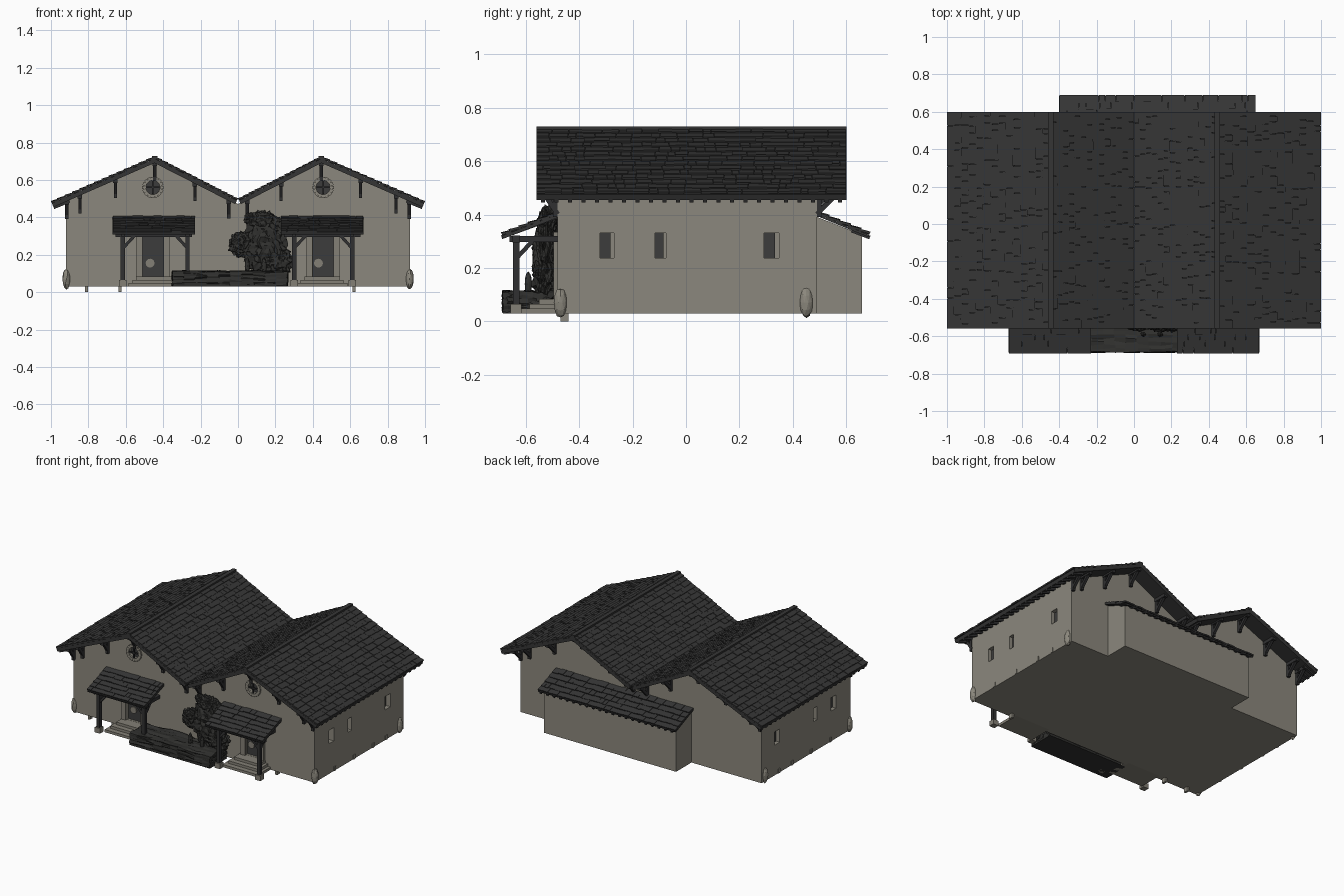
import bpy, bmesh, math, random
from mathutils import Vector as V, Matrix, noise

random.seed(4)
cube = bpy.data.objects.get("Cube")
if cube:
    bpy.data.objects.remove(cube, do_unlink=True)


def material(name, r, g, b):
    m = bpy.data.materials.new(name)
    m.use_nodes = True
    m.diffuse_color = (r, g, b, 1)
    m.node_tree.nodes["Principled BSDF"].inputs["Base Color"].default_value = (r, g, b, 1)
    return m


STUCCO = material("stucco", 0.26, 0.245, 0.205)
STONE = material("step stone", 0.23, 0.215, 0.18)
SHINGLE = material("roof shingle", 0.036, 0.036, 0.036)
TIMBER = material("dark timber", 0.03, 0.03, 0.031)
GLASS = material("dark glass", 0.045, 0.045, 0.045)
LEAF = material("foliage", 0.03, 0.03, 0.028)


def finish(name, bm, mat):
    bmesh.ops.recalc_face_normals(bm, faces=bm.faces)
    me = bpy.data.meshes.new(name)
    bm.to_mesh(me)
    bm.free()
    me.materials.append(mat)
    ob = bpy.data.objects.new(name, me)
    bpy.context.collection.objects.link(ob)
    return ob


def box(bm, lo, hi):
    lo, hi = V(lo), V(hi)
    m = Matrix.Translation((lo + hi) / 2) @ Matrix.Diagonal((*(hi - lo), 1))
    bmesh.ops.create_cube(bm, size=1, matrix=m)


def block(bm, centre, u, v, n):
    """Box whose full edges are the vectors u, v and n."""
    m = Matrix((u, v, n)).transposed().to_4x4()
    bmesh.ops.create_cube(bm, size=1, matrix=Matrix.Translation(centre) @ m)


def beam(bm, a, b, w, side):
    """Square timber from a to b; side is a direction across it."""
    a, b, side = V(a), V(b), V(side)
    d = b - a
    block(bm, (a + b) / 2, side * w, d.cross(side).normalized() * w, d)


def disc(bm, centre, r, depth, sides=20):
    m = Matrix.Translation(centre) @ Matrix.Rotation(math.pi / 2, 4, 'X')
    bmesh.ops.create_cone(bm, cap_ends=True, segments=sides, radius1=r, radius2=r,
                          depth=depth, matrix=m)


def shingled_roof(name, start, along, down, rows, thick=0.022):
    """Sloping deck covered with overlapping courses of uneven shingles."""
    start, along, down = V(start), V(along), V(down)
    u, d = along.normalized(), down.normalized()
    n = u.cross(d)
    if n.z < 0:
        n = -n
    bm = bmesh.new()
    block(bm, start + along / 2 + down / 2 - n * (0.012 + thick / 2), along, down, n * thick)
    step = down.length / rows
    tilt = (d + n * 0.13).normalized()
    for r in range(rows):
        x = 0
        while x < along.length - 0.001:
            w = random.uniform(0.025, 0.065)
            if along.length - x - w < 0.02:
                w = along.length - x
            long = step * random.uniform(1.08, 1.2) if r < rows - 1 else step
            c = start + u * (x + w / 2) + d * (r * step + long / 2)
            c += n * random.uniform(-0.009, -0.005)
            block(bm, c, u * (w - 0.001), tilt * long, n * 0.009)
            x += w
    return finish(name, bm, SHINGLE)


RIDGE, FRONT, BACK, BASE = 0.445, -0.48, 0.49, 0.03


def roof_height(x):
    x = abs(x)
    return 0.728 - (x - RIDGE) * 0.436 if x > RIDGE else 0.728 - (RIDGE - x) * 0.51


# Twin-gabled walls
bm = bmesh.new()
tops = [0.92, RIDGE, 0, -RIDGE, -0.92]
outline = [(-0.92, BASE), (0.92, BASE)] + [(x, roof_height(x) - 0.03) for x in tops]
face = bm.faces.new([bm.verts.new((x, FRONT, z)) for x, z in outline])
ext = bmesh.ops.extrude_face_region(bm, geom=[face])["geom"]
bmesh.ops.translate(bm, vec=(0, BACK - FRONT, 0),
                    verts=[g for g in ext if isinstance(g, bmesh.types.BMVert)])
walls = finish("walls", bm, STUCCO)

# Openings: side windows, doors and round gable windows
SIDE_WINDOWS = [(-0.295, 0.026), (-0.095, 0.021), (0.32, 0.028)]
cut, glass, sills = bmesh.new(), bmesh.new(), bmesh.new()
for s in (-1, 1):
    for y, h in SIDE_WINDOWS:
        box(cut, (s * 0.92 - 0.035, y - h, 0.238), (s * 0.92 + 0.035, y + h, 0.33))
        box(glass, (s * 0.889 - 0.004, y - h, 0.238), (s * 0.889 + 0.004, y + h * 0.5, 0.33))
    disc(cut, (s * 0.455, FRONT, 0.56), 0.037, 0.05)
    disc(glass, (s * 0.455, FRONT + 0.023, 0.56), 0.037, 0.006)
    box(cut, (s * 0.455 - 0.055, FRONT - 0.03, 0.085), (s * 0.455 + 0.055, FRONT + 0.03, 0.315))
cutter = finish("opening_cutter", cut, STUCCO)
cutter.hide_render = True
mod = walls.modifiers.new("openings", 'BOOLEAN')
mod.object, mod.operation, mod.solver = cutter, 'DIFFERENCE', 'EXACT'
bpy.context.view_layer.objects.active = walls
bpy.ops.object.modifier_apply(modifier=mod.name)
bpy.data.objects.remove(cutter, do_unlink=True)
finish("window_panes", glass, GLASS)

# Round window rings and glazing bars
rings, bars = bmesh.new(), bmesh.new()
for s in (-1, 1):
    c = V((s * 0.455, FRONT - 0.004, 0.56))
    for i in range(16):
        a = math.tau * i / 16
        out = V((math.cos(a), 0, math.sin(a)))
        block(rings, c + out * 0.047, out * 0.02, V((-out.z, 0, out.x)) * 0.018, V((0, 0.012, 0)))
    for a, b in (((-0.036, 0, 0), (0.036, 0, 0)), ((0, 0, -0.036), (0, 0, 0.036))):
        beam(bars, c + V(a), c + V(b), 0.008, (0, 1, 0))
finish("round_window_rings", rings, STUCCO)
finish("round_window_bars", bars, TIMBER)

# Main roofs, four slopes
for s, side in ((-1, "right"), (1, "left")):
    for edge, part in ((1.0, "outer"), (0.0, "inner")):
        top = roof_height(RIDGE)
        shingled_roof(f"{side}_{part}_roof", (s * RIDGE, -0.56, top), (0, 1.16, 0),
                      (s * (edge - RIDGE), 0, roof_height(edge) - top), 14)

# Ridge caps, gable brackets and rafter tails
bm, timber = bmesh.new(), bmesh.new()
for s in (-1, 1):
    box(bm, (s * RIDGE - 0.014, -0.56, 0.715), (s * RIDGE + 0.014, 0.6, 0.729))
    for x in (0.915, 0.845, 0.655, RIDGE, 0.23, 0.05):
        z = roof_height(x) - 0.042
        for wall, tip in ((FRONT, -0.55), (BACK, 0.585)):
            beam(timber, (s * x, wall, z), (s * x, tip, z), 0.024, (1, 0, 0))
            beam(timber, (s * x, wall, z - 0.08), (s * x, tip * 0.97, z), 0.018, (1, 0, 0))
            out = math.copysign(0.009, tip)
            beam(timber, (s * x, wall + out, z - 0.09), (s * x, wall + out, z), 0.018, (1, 0, 0))
    for i in range(23):
        y = -0.535 + i * 0.0505
        beam(timber, (s * 0.9, y, 0.487), (s * 0.985, y, 0.452), 0.016, (0, 1, 0))
finish("ridge_caps", bm, SHINGLE)
finish("roof_timbers", timber, TIMBER)

# Rear lean-to
bm = bmesh.new()
profile = [(BACK - 0.01, BASE), (0.658, BASE), (0.658, 0.325), (BACK - 0.01, 0.395)]
face = bm.faces.new([bm.verts.new((-0.385, y, z)) for y, z in profile])
ext = bmesh.ops.extrude_face_region(bm, geom=[face])["geom"]
bmesh.ops.translate(bm, vec=(1.01, 0, 0), verts=[g for g in ext if isinstance(g, bmesh.types.BMVert)])
finish("lean_to_walls", bm, STUCCO)
shingled_roof("lean_to_roof", (-0.4, BACK, 0.416), (1.05, 0, 0), (0, 0.2, -0.082), 5, 0.008)
bm = bmesh.new()
for i in range(21):
    x = -0.37 + i * 0.05
    beam(bm, (x, 0.62, 0.34), (x, 0.688, 0.314), 0.014, (1, 0, 0))
finish("lean_to_rafters", bm, TIMBER)

# Porches with posts, braces, doors and steps
for s, side, posts in ((-1, "right", (-0.615, -0.27)), (1, "left", (0.30, 0.61))):
    mid = s * 0.45
    shingled_roof(f"{side}_porch_roof", (mid - 0.22, FRONT, 0.414), (0.44, 0, 0),
                  (0, -0.212, -0.082), 6, 0.012)
    frame, stone = bmesh.new(), bmesh.new()
    box(frame, (mid - 0.205, -0.65, 0.296), (mid + 0.205, -0.622, 0.322))
    for x, inward in zip(posts, (1, -1)):
        box(frame, (x - 0.012, -0.648, 0.06), (x + 0.012, -0.624, 0.31))
        box(stone, (x - 0.02, -0.656, BASE), (x + 0.02, -0.616, 0.065))
        beam(frame, (x, -0.66, 0.308), (x, FRONT, 0.308), 0.022, (1, 0, 0))
        beam(frame, (x, -0.636, 0.235), (x + inward * 0.06, -0.636, 0.3), 0.016, (0, 1, 0))
        beam(frame, (x, -0.636, 0.235), (x, -0.575, 0.3), 0.016, (1, 0, 0))
        beam(frame, (x, -0.69, 0.315), (x, FRONT, 0.392), 0.014, (1, 0, 0))
    finish(f"{side}_porch_frame", frame, TIMBER)
    for i in range(3):
        w, reach = 0.135 - i * 0.02, -0.62 + i * 0.035
        box(stone, (mid - w, reach, BASE), (mid + w, FRONT + 0.03, 0.048 + i * 0.018))
    finish(f"{side}_porch_steps", stone, STONE)

    door, surround = bmesh.new(), bmesh.new()
    box(door, (s * 0.455 - 0.055, FRONT + 0.015, 0.085), (s * 0.455 + 0.055, FRONT + 0.028, 0.315))
    finish(f"{side}_door", door, GLASS)
    for k in (-1, 1):
        x = s * 0.455 + k * 0.072
        box(surround, (x - 0.016, FRONT - 0.016, 0.08), (x + 0.016, FRONT + 0.005, 0.315))
    box(surround, (s * 0.455 - 0.088, FRONT - 0.016, 0.315), (s * 0.455 + 0.088, FRONT + 0.005, 0.335))
    disc(surround, (s * 0.45 - 0.02, FRONT + 0.012, 0.155), 0.024, 0.008, 12)
    finish(f"{side}_door_surround", surround, STONE)


# Planting: a long low bed, a shrub against the wall and short stems
def blob(bm, centre, size, rough, detail=4):
    made = bmesh.ops.create_icosphere(bm, subdivisions=detail, radius=1)["verts"]
    for v in made:
        bump = 1 + rough * noise.noise(v.co * 5 + V(centre) * 9) + random.uniform(-rough, rough) * 0.3
        v.co = V(centre) + V([a * b for a, b in zip(v.co * bump, size)])


bm = bmesh.new()
box(bm, (-0.35, -0.685, BASE), (0.265, -0.5, 0.112))
bmesh.ops.subdivide_edges(bm, edges=bm.edges, cuts=9, use_grid_fill=True)
for v in bm.verts:
    if v.co.z > BASE + 0.001:
        v.co += V([random.uniform(-0.006, 0.006) for _ in range(3)])
finish("planting_bed", bm, LEAF)
bm = bmesh.new()
for c, size in (((0.14, -0.52, 0.25), (0.115, 0.05, 0.135)), ((0.14, -0.515, 0.36), (0.085, 0.04, 0.07)),
                ((0.02, -0.53, 0.255), (0.065, 0.04, 0.065)), ((0.2, -0.525, 0.16), (0.085, 0.045, 0.09)),
                ((0.07, -0.51, 0.39), (0.035, 0.02, 0.035))):
    blob(bm, c, size, 0.3)
finish("wall_shrub", bm, LEAF)
bm = bmesh.new()
for x in (0.05, 0.14):
    blob(bm, (x, -0.59, 0.14), (0.014, 0.014, 0.045), 0.1, 2)
finish("planted_stems", bm, LEAF)

# Footing stones, corner buttresses and drain blocks
bm = bmesh.new()
for s in (-1, 1):
    for y in (FRONT + 0.01, 0.45):
        blob(bm, (s * 0.917, y, 0.07), (0.022, 0.025, 0.055), 0.12, 2)
    for y in (-0.26, -0.05, 0.16, 0.3):
        box(bm, (s * 0.915 - 0.01, y - 0.01, BASE), (s * 0.915 + 0.01, y + 0.01, 0.06))
for x in (-0.81, -0.63, 0.62):
    box(bm, (x - 0.008, FRONT + 0.01, 0.0), (x + 0.008, FRONT + 0.04, 0.05))
finish("footing_stones", bm, STUCCO)
